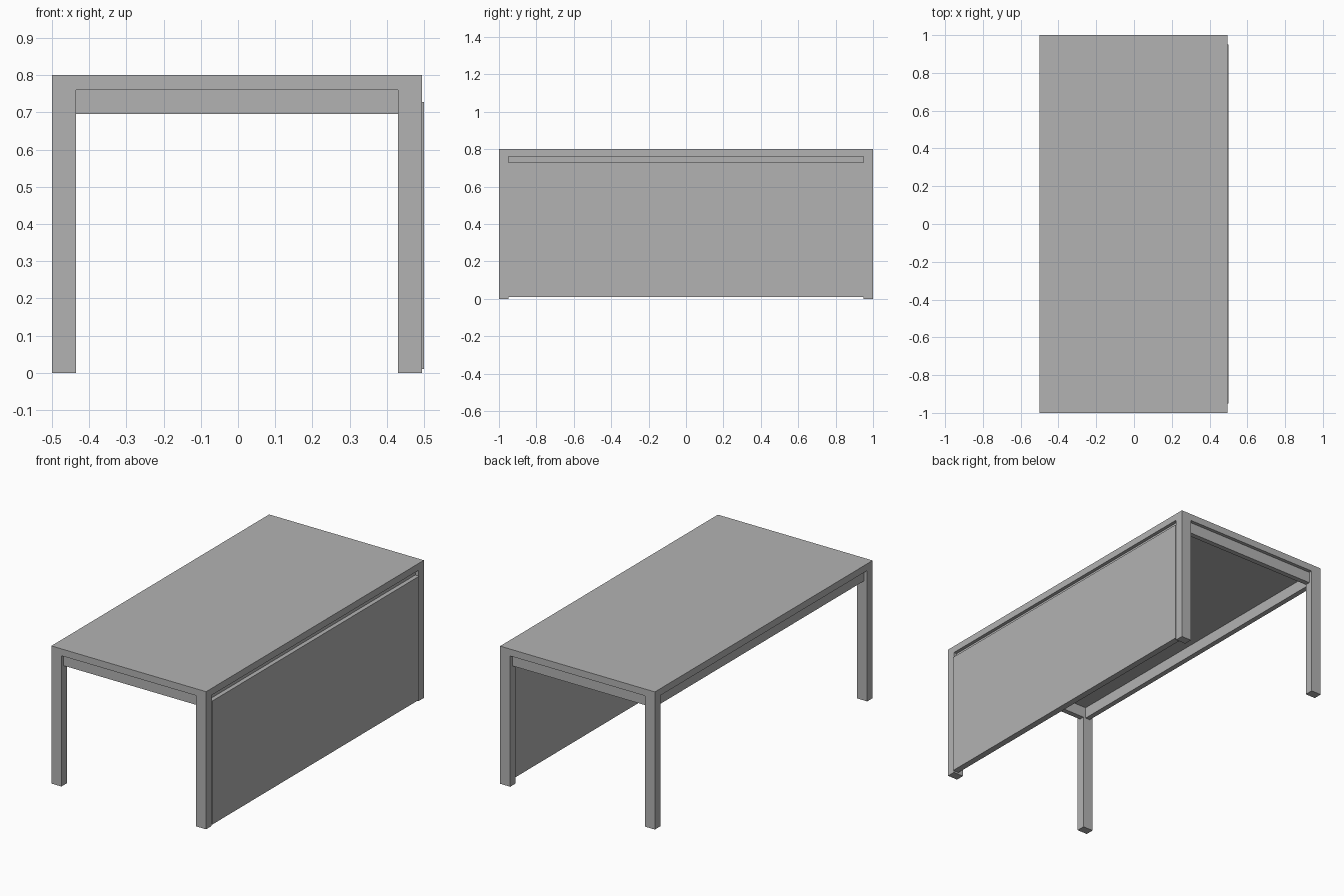
import bpy

if "Cube" in bpy.data.objects:
    bpy.data.objects.remove(bpy.data.objects["Cube"], do_unlink=True)

# Single grey finish
GREY = (0.45, 0.45, 0.45, 1)
grey = bpy.data.materials.new("grey_finish")
grey.use_nodes = True
grey.diffuse_color = GREY
grey.node_tree.nodes["Principled BSDF"].inputs["Base Color"].default_value = GREY


def box(name, x, y, z):
    """Box from (min, max) ranges on each axis."""
    ranges = (x, y, z)
    bpy.ops.mesh.primitive_cube_add(size=1, location=[(a + b) / 2 for a, b in ranges])
    ob = bpy.context.object
    ob.name = name
    ob.scale = [b - a for a, b in ranges]
    bpy.ops.object.transform_apply(location=False, rotation=False, scale=True)
    ob.data.materials.append(grey)
    return ob


X0, X1, Y = -0.5, 0.495, 1.0
LEG_X, LEG_Y = 0.065, 0.05
TOP, UNDER, RAIL_LOW = 0.8, 0.76, 0.695
RECESS, RAIL = 0.02, 0.03


def strip(low, high, side, inset, width):
    """Range set in from one end of an extent."""
    if side < 0:
        return (low + inset, low + inset + width)
    return (high - inset - width, high - inset)


# Table top
box("table_top", (X0, X1), (-Y, Y), (UNDER, TOP))

# Legs flush with the corners
for sx, x_name in ((-1, "right"), (1, "left")):
    for sy, y_name in ((-1, "front"), (1, "back")):
        box(f"{y_name}_{x_name}_leg", strip(X0, X1, sx, 0, LEG_X),
            strip(-Y, Y, sy, 0, LEG_Y), (0, UNDER))

# Rails between the legs, slightly recessed
for s, x_name, y_name in ((-1, "right", "front"), (1, "left", "back")):
    box(f"{x_name}_rail", strip(X0, X1, s, RECESS, RAIL),
        (-Y + LEG_Y, Y - LEG_Y), (RAIL_LOW, UNDER))
    box(f"{y_name}_rail", (X0 + LEG_X, X1 - LEG_X),
        strip(-Y, Y, s, RECESS, RAIL), (RAIL_LOW, UNDER))

# Privacy panel closing one long side
box("side_panel", (0.463, 0.5), (-Y + LEG_Y, Y - LEG_Y), (0.01, 0.728))
